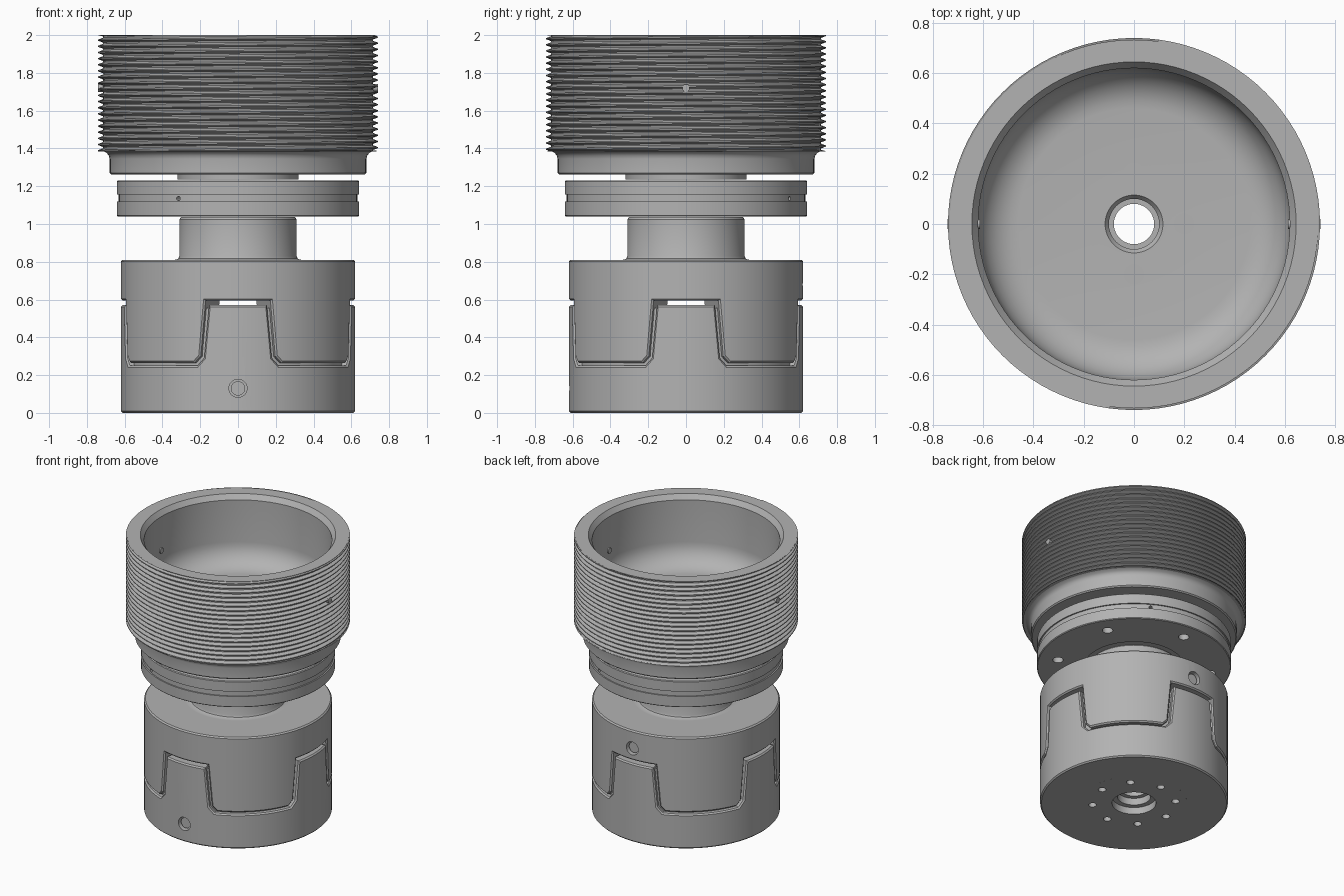
import bpy, bmesh
from math import sin, cos, pi, radians, hypot
from mathutils import Matrix, Vector

if "Cube" in bpy.data.objects:
    bpy.data.objects.remove(bpy.data.objects["Cube"], do_unlink=True)

# single machined-metal colour
metal = bpy.data.materials.new("grey_metal")
metal.use_nodes = True
GREY = (0.45, 0.45, 0.45, 1)
metal.diffuse_color = GREY
metal.node_tree.nodes["Principled BSDF"].inputs["Base Color"].default_value = GREY

SEG = 96
BORE = 0.08


def finish(name, bm):
    bmesh.ops.remove_doubles(bm, verts=bm.verts, dist=0.00005)
    bmesh.ops.recalc_face_normals(bm, faces=bm.faces)
    mesh = bpy.data.meshes.new(name)
    bm.to_mesh(mesh)
    bm.free()
    mesh.materials.append(metal)
    ob = bpy.data.objects.new(name, mesh)
    bpy.context.collection.objects.link(ob)
    return ob


def smooth(ob):
    bpy.ops.object.select_all(action='DESELECT')
    ob.select_set(True)
    bpy.context.view_layer.objects.active = ob
    bpy.ops.object.shade_smooth_by_angle(angle=radians(28))


def lathe(name, profile):
    """Spin a closed (radius, height) profile around z."""
    bm = bmesh.new()
    rings = [[bm.verts.new((r * cos(2 * pi * j / SEG), r * sin(2 * pi * j / SEG), z))
              for j in range(SEG)] for r, z in profile]
    for i, a in enumerate(rings):
        b = rings[(i + 1) % len(rings)]
        for j in range(SEG):
            k = (j + 1) % SEG
            bm.faces.new((a[j], a[k], b[k], b[j]))
    return finish(name, bm)


def rod(name, start, end, radius, sides=24):
    """Cylinder between two points."""
    a, b = Vector(start), Vector(end)
    bm = bmesh.new()
    turn = (b - a).to_track_quat('Z', 'Y').to_matrix().to_4x4()
    bmesh.ops.create_cone(bm, cap_ends=True, segments=sides, radius1=radius, radius2=radius,
                          depth=(b - a).length, matrix=Matrix.Translation((a + b) / 2) @ turn)
    return finish(name, bm)


def polar(r, degrees, z):
    return (r * cos(radians(degrees)), r * sin(radians(degrees)), z)


def drill(ob, start, end, radius):
    """Cut a round hole and discard the cutter."""
    cutter = rod("hole_cutter", start, end, radius)
    cutter.hide_render = True
    mod = ob.modifiers.new("hole", 'BOOLEAN')
    mod.operation, mod.solver, mod.object = 'DIFFERENCE', 'EXACT', cutter
    bpy.context.view_layer.objects.active = ob
    bpy.ops.object.modifier_apply(modifier=mod.name)
    bpy.data.objects.remove(cutter, do_unlink=True)


def jaw_ring(name, half, flat_z, r_in=0.35, r_out=0.62):
    """Ring with four jaws: half is the edge outline (angle, height) over 45 degrees."""
    fine = []
    for (a, za), (b, zb) in zip(half, half[1:]):
        n = max(1, round((b - a) / 4))
        fine += [(a + (b - a) * i / n, za + (zb - za) * i / n) for i in range(n)]
    fine.append(half[-1])
    quarter = [(-a, z) for a, z in reversed(fine[1:])] + fine[:-1]
    stations = [(a + 90 * q, z) for q in range(4) for a, z in quarter]
    bm = bmesh.new()
    loops = [[bm.verts.new(polar(r, a, h)) for r, h in
              ((r_in, flat_z), (r_out, flat_z), (r_out, z), (r_in, z))] for a, z in stations]
    for i, p in enumerate(loops):
        q = loops[(i + 1) % len(loops)]
        for k in range(4):
            m = (k + 1) % 4
            bm.faces.new((p[k], p[m], q[m], q[k]))
    bmesh.ops.recalc_face_normals(bm, faces=bm.faces)
    rim = [e for e in bm.edges if e.calc_face_angle(0) > 0.5
           and all(hypot(v.co.x, v.co.y) > 0.5 for v in e.verts)]
    bmesh.ops.bevel(bm, geom=rim, offset=0.009, segments=1, affect='EDGES')
    return finish(name, bm)


# lower coupling half: jaws up, cross hole in front, bolt circle underneath
lower_jaws = jaw_ring("lower_coupling_jaws",
                      [(0, 0.57), (14.5, 0.57), (17, 0.29), (20.5, 0.25), (45, 0.25)], 0)
drill(lower_jaws, (0, -0.5, 0.13), (0, -0.7, 0.13), 0.048)
lower_core = lathe("lower_coupling_core", [(0.145, 0), (0.35, 0), (0.35, 0.25), (BORE, 0.25),
                                           (BORE, 0.1), (0.11, 0.1), (0.11, 0.05), (0.145, 0.05)])
for k in range(8):
    drill(lower_core, polar(0.275, 45 * k, -0.05), polar(0.275, 45 * k, 0.08), 0.026)

# flexible insert between the jaws
insert = lathe("coupling_insert", [(0.36, 0.24), (0.585, 0.24), (0.585, 0.555), (0.36, 0.555)])

# upper coupling half: jaws down, cross hole at the back, shaft above
upper_jaws = jaw_ring("upper_coupling_jaws",
                      [(0, 0.595), (16.3, 0.595), (18.8, 0.3), (22, 0.265), (45, 0.265)], 0.81)
drill(upper_jaws, (0, 0.5, 0.68), (0, 0.7, 0.68), 0.048)
shaft = lathe("upper_coupling_shaft", [(BORE, 0.595), (0.35, 0.595), (0.35, 0.81), (0.328, 0.811),
                                       (0.316, 0.817), (0.31, 0.83), (0.31, 1.025), (0.3, 1.038),
                                       (BORE, 1.038)])

# recessed screws in the cross holes
for name, side, z in (("lower_clamp_screw", -1, 0.13), ("upper_clamp_screw", 1, 0.68)):
    smooth(rod(name, (0, side * 0.49, z), (0, side * 0.6, z), 0.038))

# bearing flange with shallow groove, bolt circle and two radial pin holes
flange = lathe("flange", [(BORE, 1.1), (0.33, 1.1), (0.33, 1.04), (0.636, 1.04), (0.641, 1.045),
                          (0.641, 1.12), (0.632, 1.12), (0.632, 1.155), (0.641, 1.155),
                          (0.641, 1.225), (0.636, 1.23), (BORE, 1.23)])
for k in range(6):
    drill(flange, polar(0.51, 30 + 60 * k, 1), polar(0.51, 30 + 60 * k, 1.11), 0.035)
for a in (60, 240):
    drill(flange, polar(0.58, a, 1.135), polar(0.7, a, 1.135), 0.011)

# cup: stepped bottom, tall wall, rounded inner floor
FLOOR, FILLET, WALL = 1.5, 0.16, 0.62
inner = [(WALL - FILLET * (1 - cos(t)), FLOOR + FILLET * (1 - sin(t)))
         for t in (pi / 2 * i / 8 for i in range(9))]
cup = lathe("cup", [(BORE, 1.235), (0.32, 1.235), (0.32, 1.262), (0.672, 1.262), (0.68, 1.27),
                    (0.68, 1.345), (0.684, 1.362), (0.695, 1.376), (0.712, 1.385), (0.716, 2),
                    (0.645, 2), (WALL, 1.965)] + inner +
            [(0.115, FLOOR), (0.1, FLOOR - 0.02), (0.1, 1.44), (BORE, 1.44)])

# helical outer thread, trimmed flat at both ends
PITCH, LOW, HIGH = 0.0325, 1.385, 2.0
TOOTH = [(0.714, 0), (0.714, 0.2), (0.74, 0.5), (0.74, 0.7)]
bm = bmesh.new()
turns = int((HIGH - LOW) / PITCH) + 3
rows = []
for t in range(turns):
    for r, f in TOOTH:
        row = []
        for j in range(SEG + 1):
            z = LOW + PITCH * (t - 1 + f + j / SEG)
            a = 2 * pi * j / SEG
            row.append(bm.verts.new((r * cos(a), r * sin(a), min(max(z, LOW), HIGH))))
        rows.append(row)
for p, q in zip(rows, rows[1:]):
    for j in range(SEG):
        if max(v.co.z for v in (p[j], p[j + 1], q[j], q[j + 1])) > LOW + 1e-6:
            if min(v.co.z for v in (p[j], p[j + 1], q[j], q[j + 1])) < HIGH - 1e-6:
                bm.faces.new((p[j], p[j + 1], q[j + 1], q[j]))
bmesh.ops.delete(bm, geom=[v for v in bm.verts if not v.link_faces], context='VERTS')
bmesh.ops.dissolve_degenerate(bm, dist=0.00005, edges=bm.edges)
thread = finish("outer_thread", bm)

# flat annuli closing the thread ends
for name, z in (("thread_top_edge", HIGH - 0.003), ("thread_bottom_edge", LOW)):
    lathe(name, [(0.71, z), (0.733, z), (0.733, z + 0.003), (0.71, z + 0.003)])

# set screws through the cup wall and flush pins in its floor
for side, name in ((1, "left_set_screw"), (-1, "right_set_screw")):
    smooth(rod(name, (side * 0.612, 0, 1.72), (side * 0.741, 0, 1.72), 0.02, 16))
for k in range(4):
    smooth(rod("floor_pin_%d" % (k + 1), polar(0.2, 90 * k, FLOOR - 0.05),
               polar(0.2, 90 * k, FLOOR + 0.002), 0.042))

for ob in (lower_jaws, lower_core, insert, upper_jaws, shaft, flange, cup, thread):
    smooth(ob)
